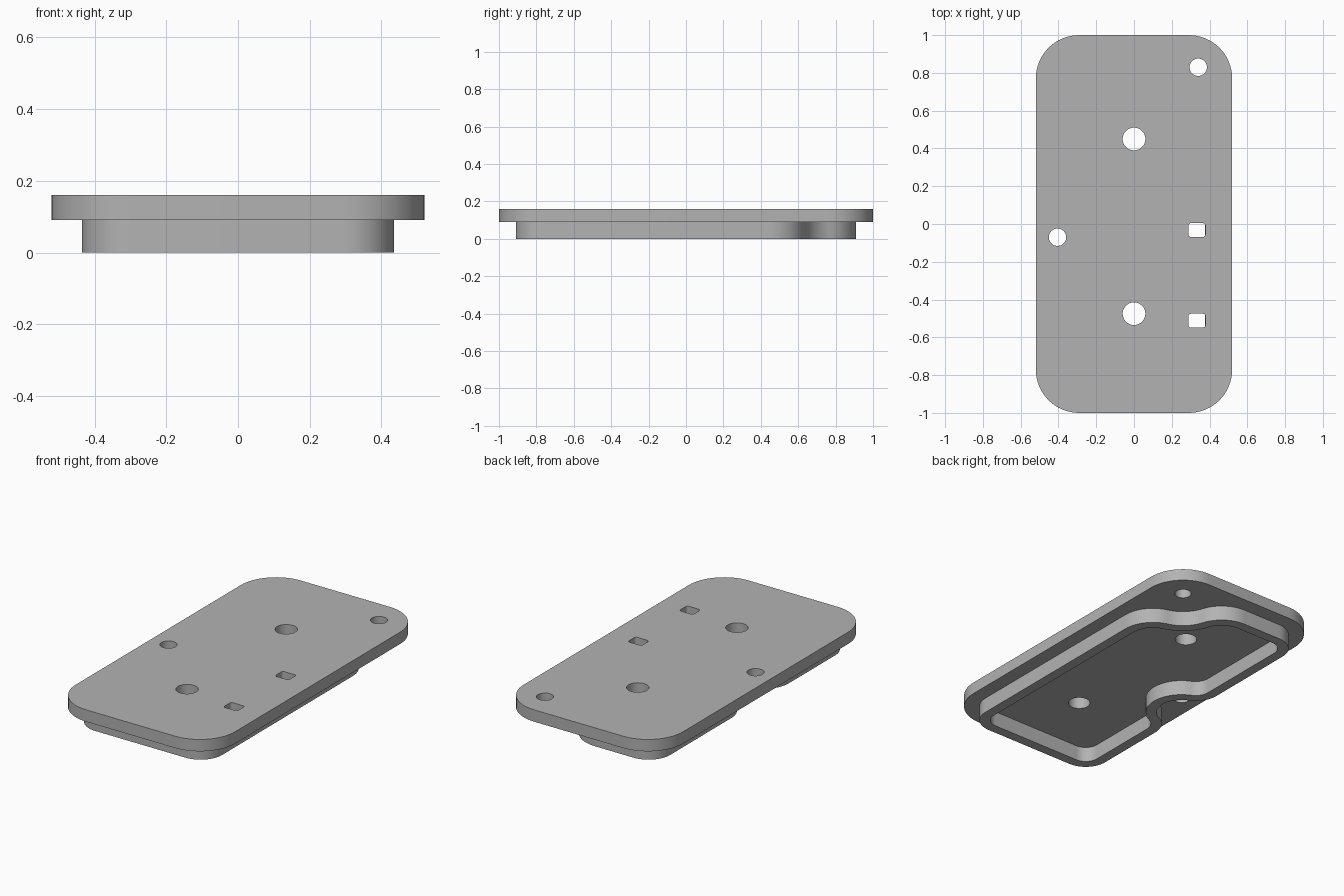
import bpy, bmesh, math

if "Cube" in bpy.data.objects:
    bpy.data.objects.remove(bpy.data.objects["Cube"])

grey = bpy.data.materials.new("plain grey")
grey.diffuse_color = (0.45, 0.45, 0.45, 1)
grey.use_nodes = True
grey.node_tree.nodes["Principled BSDF"].inputs["Base Color"].default_value = grey.diffuse_color


def arc(cx, cy, r, a0, a1, n=16):
    """Points on an arc, angles in degrees."""
    angles = [math.radians(a0 + (a1 - a0) * i / n) for i in range(n + 1)]
    return [(cx + r * math.cos(a), cy + r * math.sin(a)) for a in angles]


def circle(cx, cy, r, n=48):
    return arc(cx, cy, r, 0, 360, n)[:-1]


def rounded_rect(cx, cy, hx, hy, r, n=16):
    pts = []
    for i, (sx, sy) in enumerate([(1, 1), (-1, 1), (-1, -1), (1, -1)]):
        pts += arc(cx + sx * (hx - r), cy + sy * (hy - r), r, 90 * i, 90 * i + 90, n)
    return pts


def slab(name, loops, z0, z1):
    """Extrude an outline with holes between two heights."""
    curve = bpy.data.curves.new(name + "_profile", 'CURVE')
    curve.dimensions = '2D'
    curve.fill_mode = 'BOTH'
    curve.extrude = (z1 - z0) / 2
    for pts in loops:
        spline = curve.splines.new('POLY')
        spline.points.add(len(pts) - 1)
        for p, (x, y) in zip(spline.points, pts):
            p.co = (x, y, 0, 1)
        spline.use_cyclic_u = True
    helper = bpy.data.objects.new(name + "_profile", curve)
    mesh = bpy.data.meshes.new_from_object(helper)
    bpy.data.objects.remove(helper)
    bm = bmesh.new()
    bm.from_mesh(mesh)
    bmesh.ops.remove_doubles(bm, verts=bm.verts, dist=1e-4)
    bmesh.ops.translate(bm, verts=bm.verts, vec=(0, 0, (z0 + z1) / 2))
    bmesh.ops.recalc_face_normals(bm, faces=bm.faces)
    bm.to_mesh(mesh)
    bm.free()
    mesh.materials.clear()
    mesh.materials.append(grey)
    obj = bpy.data.objects.new(name, mesh)
    bpy.context.collection.objects.link(obj)
    bpy.ops.object.select_all(action='DESELECT')
    obj.select_set(True)
    bpy.context.view_layer.objects.active = obj
    bpy.ops.object.shade_smooth_by_angle(angle=math.radians(30))


# Screw holes that the rim bends around
CORNER_HOLE = (0.34, 0.83)
SIDE_HOLE = (-0.405, -0.07)


def rim_outline(t):
    """Rim outline, moved inwards by t."""
    hx, hy, rc = 0.435, 0.91, 0.14
    x, y = hx - rc, hy - rc
    # corner notch: fillet radius and clearance radius
    f, c = 0.2, 0.2
    px, py = CORNER_HOLE
    dx = px - (hx - f)
    dy = math.sqrt((f + c) ** 2 - dx ** 2)
    a = math.degrees(math.atan2(dy, dx))
    ey = py - (hy - f)
    ex = math.sqrt((f + c) ** 2 - ey ** 2)
    b = math.degrees(math.atan2(ey, ex))
    pts = arc(x, -y, rc - t, -90, 0)
    pts += arc(hx - f, py - dy, f - t, 0, a)
    pts += arc(px, py, c + t, 180 + a, 180 + b)[1:-1]
    pts += arc(px - ex, hy - f, f - t, b, 90)
    pts += arc(-x, y, rc - t, 90, 180)
    # side notch
    f, c = 0.15, 0.14
    px, py = SIDE_HOLE
    dx = -hx + f - px
    dy = math.sqrt((f + c) ** 2 - dx ** 2)
    a = math.degrees(math.atan2(dy, dx))
    pts += arc(px + dx, py + dy, f - t, 180, 180 + a)
    pts += arc(px, py, c + t, a, -a, 24)[1:-1]
    pts += arc(px + dx, py - dy, f - t, 180 - a, 180)
    pts += arc(-x, -y, rc - t, 180, 270)
    return pts


# Cover plate with round and square openings
slab("cover_plate", [
    rounded_rect(0, 0, 0.52, 1.0, 0.23),
    circle(0, 0.45, 0.06),
    circle(0, -0.475, 0.06),
    circle(*CORNER_HOLE, 0.046),
    circle(*SIDE_HOLE, 0.046),
    rounded_rect(0.333, -0.032, 0.045, 0.037, 0.014, 5),
    rounded_rect(0.333, -0.512, 0.045, 0.037, 0.014, 5),
], 0.09, 0.16)

# Raised wall on the underside
slab("underside_rim", [rim_outline(0), rim_outline(0.06)], 0, 0.09)
